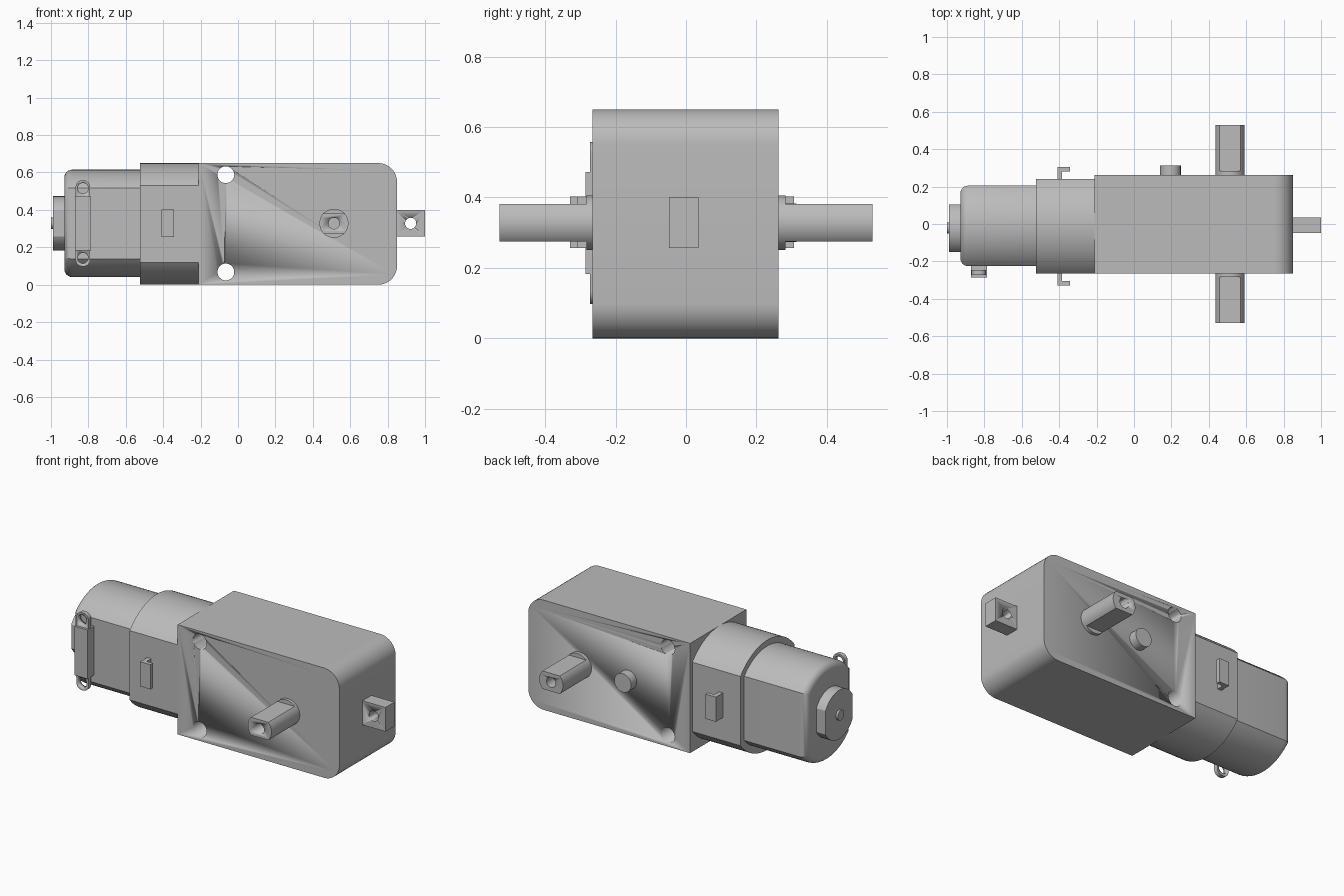
import bpy, bmesh
from math import sin, cos, pi, acos, radians
from mathutils import Vector

cube = bpy.data.objects.get("Cube")
if cube:
    bpy.data.objects.remove(cube, do_unlink=True)

grey = bpy.data.materials.new("plain grey")
grey.use_nodes = True
COLOUR = (0.5, 0.5, 0.5, 1)
grey.diffuse_color = COLOUR
grey.node_tree.nodes["Principled BSDF"].inputs["Base Color"].default_value = COLOUR

MID = 0.328   # height of the motor axis


def prism(name, points, axis, lo, hi, bevel=0):
    """Extrude a 2D outline: (y, z) along x, or (x, z) along y. Bevel rounds the low end."""
    def place(p, t):
        return Vector((t, p[0], p[1])) if axis == "x" else Vector((p[0], t, p[1]))
    bm = bmesh.new()
    ends = [[bm.verts.new(place(p, t)) for p in points] for t in (lo, hi)]
    low = bm.faces.new(ends[0])
    bm.faces.new(ends[1])
    n = len(points)
    for i in range(n):
        j = (i + 1) % n
        bm.faces.new((ends[0][i], ends[0][j], ends[1][j], ends[1][i]))
    bmesh.ops.recalc_face_normals(bm, faces=bm.faces)
    if bevel:
        bmesh.ops.bevel(bm, geom=list(low.edges), offset=bevel, segments=6,
                        profile=0.5, affect="EDGES", clamp_overlap=True)
    mesh = bpy.data.meshes.new(name)
    bm.to_mesh(mesh)
    bm.free()
    obj = bpy.data.objects.new(name, mesh)
    bpy.context.collection.objects.link(obj)
    mesh.materials.append(grey)
    bpy.ops.object.select_all(action="DESELECT")
    obj.select_set(True)
    bpy.context.view_layer.objects.active = obj
    bpy.ops.object.shade_smooth_by_angle(angle=radians(30))
    return obj


def circle(u, v, r, n=40):
    return [(u + r * cos(2 * pi * i / n), v + r * sin(2 * pi * i / n)) for i in range(n)]


def flatted(u, v, r, half, upright=True, n=28):
    """Circle with two opposite flats; upright flats face sideways, others face up and down."""
    a = acos(half / r)
    arc = [a + (pi - 2 * a) * i / n for i in range(n + 1)]
    pts = [(r * cos(t), r * sin(t)) for t in arc + [t + pi for t in arc]]
    return [(u + p, v + q) if upright else (u + q, v - p) for p, q in pts]


def rect(u0, u1, v0, v1):
    return [(u0, v0), (u1, v0), (u1, v1), (u0, v1)]


def rounded(u0, u1, v0, v1, radii, n=10):
    """Rectangle with a radius per corner, anticlockwise from the lower left."""
    pts = []
    corners = [(u0, v0, 1, 1), (u1, v0, -1, 1), (u1, v1, -1, -1), (u0, v1, 1, -1)]
    for k, ((u, v, su, sv), r) in enumerate(zip(corners, radii)):
        if not r:
            pts.append((u, v))
            continue
        for i in range(n + 1):
            t = pi + k * pi / 2 + i * pi / 2 / n
            pts.append((u + su * r + r * cos(t), v + sv * r + r * sin(t)))
    return pts


def drill(obj, u, v, r, lo, hi):
    """Cut a round hole running along y."""
    cutter = prism("hole_cutter", circle(u, v, r, 32), "y", lo, hi)
    mod = obj.modifiers.new("hole", "BOOLEAN")
    mod.operation, mod.solver, mod.object = "DIFFERENCE", "EXACT", cutter
    bpy.context.view_layer.objects.active = obj
    bpy.ops.object.modifier_apply(modifier=mod.name)
    bpy.data.objects.remove(cutter, do_unlink=True)


# Gearbox case with two mounting holes
case = prism("gearbox_case", rounded(-0.21, 0.85, 0, 0.65, (0, 0.1, 0.1, 0)), "y", -0.265, 0.262)
for z in (0.068, 0.588):
    drill(case, -0.065, z, 0.045, -0.5, 0.5)

# Motor sleeve, motor can and rear bearing cap
prism("motor_sleeve", flatted(-0.012, 0.325, 0.325, 0.252), "x", -0.525, -0.2)
prism("motor_can", flatted(-0.01, MID, 0.287, 0.215), "x", -0.928, -0.5, bevel=0.055)
prism("bearing_cap", flatted(-0.022, MID, 0.145, 0.127), "x", -0.988, -0.9)
prism("motor_shaft_end", circle(-0.022, MID, 0.03), "x", -1.0, -0.95)

# Output shaft: round collars, flatted ends with centre holes
SX = 0.513
prism("shaft_collar", circle(SX, MID, 0.0775), "y", -0.283, 0.283)
shaft = prism("output_shaft", flatted(SX, MID, 0.0775, 0.053, False), "y", -0.53, 0.53)
for lo, hi in ((-0.6, -0.38), (0.38, 0.6)):
    drill(shaft, SX, MID, 0.03, lo, hi)

# Locating peg on the back
prism("locating_peg", circle(0.195, MID, 0.055), "y", 0.25, 0.314, )

# Mounting tab with a cross hole
tab = prism("mounting_tab", [(0.84, 0.257), (1.0, 0.257), (1.0, 0.4), (0.84, 0.4)], "y", -0.048, 0.036)
drill(tab, 0.923, MID, 0.03, -0.2, 0.2)

# Strap hooks on both sides of the sleeve
for side, face, s in (("front", -0.262, -1), ("back", 0.238, 1)):
    tip = face + s * 0.068
    leg = sorted((face - s * 0.02, tip))
    lip = sorted((tip - s * 0.024, tip))
    prism(side + "_hook_leg", rect(-0.41, -0.384, 0.256, 0.402), "y", *leg)
    prism(side + "_hook_lip", rect(-0.384, -0.342, 0.256, 0.402), "y", *lip)

# Terminal block and its two solder lugs
prism("terminal_block", rect(-0.872, -0.786, 0.182, 0.472), "y", -0.286, -0.2)
for side, z0, z1, hole in (("lower", 0.098, 0.2, 0.142), ("upper", 0.455, 0.558, 0.516)):
    radii = (0.035, 0.035, 0, 0) if side == "lower" else (0, 0, 0.035, 0.035)
    lug = prism(side + "_lug", rounded(-0.868, -0.79, z0, z1, radii), "y", -0.272, -0.246)
    drill(lug, -0.829, hole, 0.028, -0.4, -0.15)
